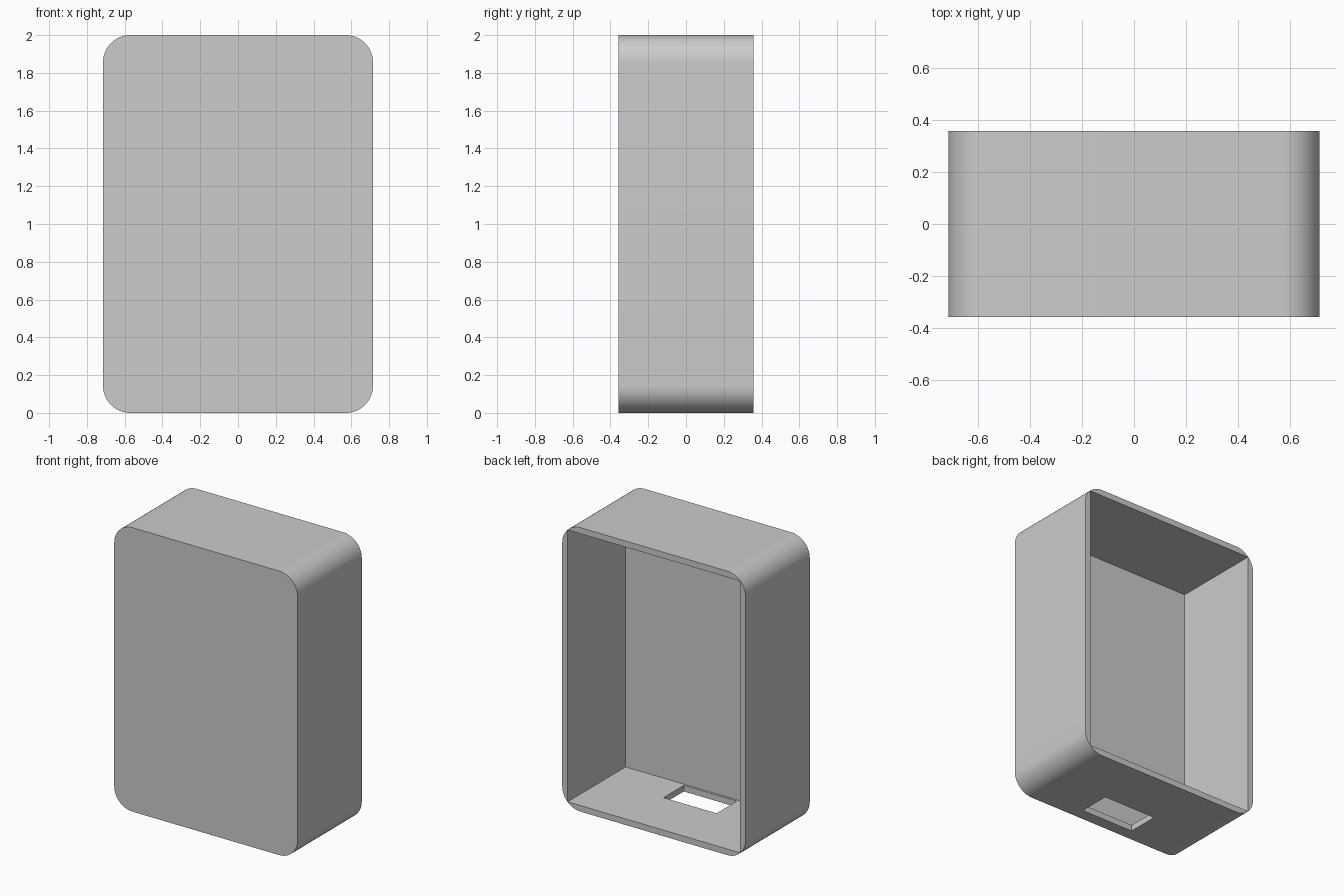
import bpy, bmesh, math
from mathutils import Matrix

if "Cube" in bpy.data.objects:
    bpy.data.objects.remove(bpy.data.objects["Cube"], do_unlink=True)

W, D, H = 1.4286, 0.7143, 2.0    # outer size
RADIUS = 0.143
WALL, PANEL = 0.043, 0.0714      # side walls and closed front

grey = bpy.data.materials.new("plain_grey")
grey.use_nodes = True
grey.diffuse_color = (0.6, 0.6, 0.6, 1)
grey.node_tree.nodes["Principled BSDF"].inputs["Base Color"].default_value = (0.6, 0.6, 0.6, 1)


def add_box(name, low, high):
    size = [b - a for a, b in zip(low, high)]
    mid = [(a + b) / 2 for a, b in zip(low, high)]
    bm = bmesh.new()
    bmesh.ops.create_cube(bm, size=1, matrix=Matrix.Translation(mid) @ Matrix.Diagonal((*size, 1)))
    mesh = bpy.data.meshes.new(name)
    bm.to_mesh(mesh)
    bm.free()
    mesh.materials.append(grey)
    obj = bpy.data.objects.new(name, mesh)
    bpy.context.collection.objects.link(obj)
    return obj


# Case body with its four long corners rounded
case = add_box("open_back_case", (-W / 2, -D / 2, 0), (W / 2, D / 2, H))
bm = bmesh.new()
bm.from_mesh(case.data)
corners = [e for e in bm.edges if abs(e.verts[0].co.y - e.verts[1].co.y) > 0.1]
bmesh.ops.bevel(bm, geom=corners, offset=RADIUS, segments=16, profile=0.5, affect='EDGES')
bm.to_mesh(case.data)
bm.free()

# Square cavity open at the back, and a slot through the floor
cavity = add_box("cavity_cutter", (-W / 2 + WALL, -D / 2 + PANEL, WALL),
                 (W / 2 - WALL, D / 2 + 0.1, H - WALL))
slot = add_box("floor_slot_cutter", (-0.207, -0.271, -0.1), (0.207, -0.045, 0.2))
for cutter in (cavity, slot):
    cut = case.modifiers.new(cutter.name, 'BOOLEAN')
    cut.operation = 'DIFFERENCE'
    cut.solver = 'EXACT'
    cut.object = cutter

# Apply the cuts and remove the cutters
bpy.ops.object.select_all(action='DESELECT')
case.select_set(True)
bpy.context.view_layer.objects.active = case
for cut in list(case.modifiers):
    bpy.ops.object.modifier_apply(modifier=cut.name)
for cutter in (cavity, slot):
    bpy.data.objects.remove(cutter, do_unlink=True)

# Smooth rounded corners, sharp edges elsewhere
bpy.ops.object.shade_smooth_by_angle(angle=math.radians(30))
